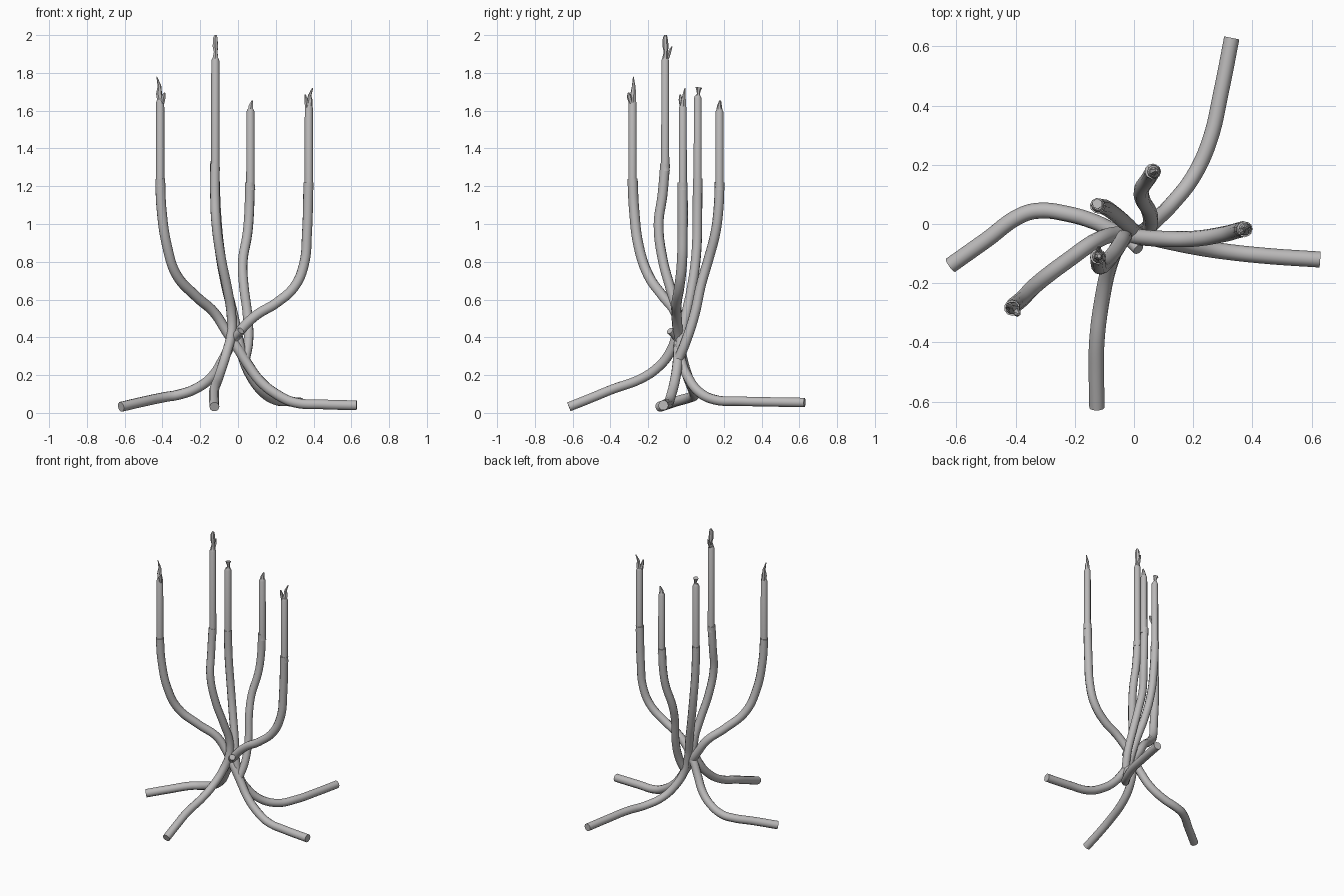
import bpy
from mathutils import Vector

metal = bpy.data.materials.new("warm grey metal")
metal.diffuse_color = (0.50, 0.49, 0.49, 1)


def tube(name, pts, smooth=True, sides=3):
    """Round bar through (x, y, z, radius) points, converted to a mesh."""
    cu = bpy.data.curves.new(name, 'CURVE')
    cu.dimensions = '3D'
    cu.bevel_depth = 1.0
    cu.bevel_resolution = sides
    cu.use_fill_caps = True
    cu.resolution_u = 6
    sp = cu.splines.new('BEZIER' if smooth else 'POLY')
    arr = sp.bezier_points if smooth else sp.points
    arr.add(len(pts) - 1)
    for p, (x, y, z, r) in zip(arr, pts):
        p.radius = r
        if smooth:
            p.co = (x, y, z)
            p.handle_left_type = p.handle_right_type = 'AUTO'
        else:
            p.co = (x, y, z, 1)
    ob = bpy.data.objects.new(name, cu)
    bpy.context.collection.objects.link(ob)
    bpy.ops.object.select_all(action='DESELECT')
    ob.select_set(True)
    bpy.context.view_layer.objects.active = ob
    bpy.ops.object.convert(target='MESH')
    ob = bpy.context.view_layer.objects.active
    ob.data.materials.clear()
    ob.data.materials.append(metal)
    bpy.ops.object.shade_smooth_by_angle(angle=0.7)
    return ob


def bar(name, pts, r=0.027):
    return tube(name, [(*p, r) for p in pts])


# bars: a foot on the ground crossing the middle and rising as an arm
bar("right_foot_to_left_arm", [
    (.628, -.12, .04), (.45, -.108, .045), (.30, -.092, .055), (.21, -.078, .095),
    (.12, -.06, .165), (.05, -.045, .26), (0, -.04, .34), (-.06, -.035, .43),
    (-.125, -.055, .53), (-.22, -.12, .615), (-.325, -.2, .73), (-.375, -.25, .88),
    (-.405, -.275, 1.08), (-.412, -.283, 1.24)])
bar("left_foot_to_right_arm", [
    (-.62, -.14, .032), (-.5, -.055, .06), (-.38, .03, .085), (-.32, .045, .095),
    (-.22, .033, .13), (-.135, .008, .195), (-.075, -.02, .29), (-.03, -.035, .375),
    (.025, -.045, .45), (.1, -.05, .52), (.2, -.05, .58), (.3, -.035, .67),
    (.35, -.022, .79), (.365, -.018, .95), (.373, -.018, 1.22)])
bar("front_foot_to_front_arm", [
    (-.125, -.62, .032), (-.127, -.5, .08), (-.125, -.39, .125), (-.105, -.24, .18),
    (-.085, -.15, .24), (-.06, -.085, .32), (-.035, -.05, .42), (-.035, -.045, .52),
    (-.055, -.08, .65), (-.09, -.125, .82), (-.115, -.145, 1.0), (-.122, -.125, 1.15),
    (-.122, -.11, 1.32)], .026)
bar("back_foot_to_back_left_arm", [
    (.33, .628, .055), (.295, .45, .058), (.255, .28, .062), (.2, .16, .068),
    (.13, .07, .11), (.07, .01, .19), (.03, -.025, .28), (0, -.025, .4),
    (-.025, 0, .52), (-.06, .03, .66), (-.095, .055, .85), (-.115, .06, 1.05),
    (-.123, .062, 1.24)], .026)
bar("back_right_arm", [
    (.035, -.045, .27), (.055, 0, .38), (.05, .045, .52), (.03, .08, .68),
    (.025, .115, .80), (.05, .155, .95), (.06, .172, 1.08), (.062, .178, 1.22)], .026)
bar("centre_stub", [(-.04, -.03, .37), (-.01, -.06, .41), (.015, -.085, .435)], .02)

# slimmer upper stems: (x, y, bottom, top)
stems = {"left": (-.412, -.283, 1.2, 1.66), "right": (.375, -.017, 1.18, 1.63),
         "front": (-.12, -.11, 1.28, 1.88), "back_left": (-.122, .062, 1.2, 1.68),
         "back_right": (.066, .177, 1.18, 1.61)}
for key, (x, y, lo, hi) in stems.items():
    tube(key + "_stem", [(x, y, lo, .0255), (x, y, lo + .03, .0225),
                         (x, y, hi - .015, .0215), (x, y, hi, .015)], False)

# torn, twisted tips: offsets from the stem top (dx, dy, dz, radius)
tips = {
    "left": [[(.005, 0, -.02, .019), (-.006, .004, .03, .016), (-.004, .006, .07, .01), (-.018, .004, .12, .002)],
             [(.012, -.008, -.02, .011), (.018, -.018, .015, .013), (.024, -.022, .035, .004)]],
    "right": [[(0, 0, -.02, .018), (.006, .004, .025, .014), (.004, .006, .05, .009), (.02, .012, .09, .003)],
              [(-.01, -.004, -.02, .011), (-.015, -.012, .03, .010), (-.02, -.014, .055, .004)]],
    "front": [[(0, 0, -.01, .018), (.002, .003, .03, .011), (0, .002, .06, .016), (0, 0, .105, .013), (.002, .002, .12, .007)],
              [(0, .008, -.01, .010), (.002, .022, .03, .010), (.002, .036, .06, .003)]],
    "back_left": [[(0, 0, -.01, .016), (.002, .004, .01, .008), (0, .004, .025, .011), (-.002, .006, .042, .018)]],
    "back_right": [[(0, 0, -.02, .018), (.002, 0, .015, .013), (.01, .004, .043, .005)]],
}
for key, shards in tips.items():
    x, y, lo, hi = stems[key]
    for i, s in enumerate(shards):
        tube(f"{key}_tip_{i + 1}", [(x + a, y + b, hi + c, r) for a, b, c, r in s], False, 1)
